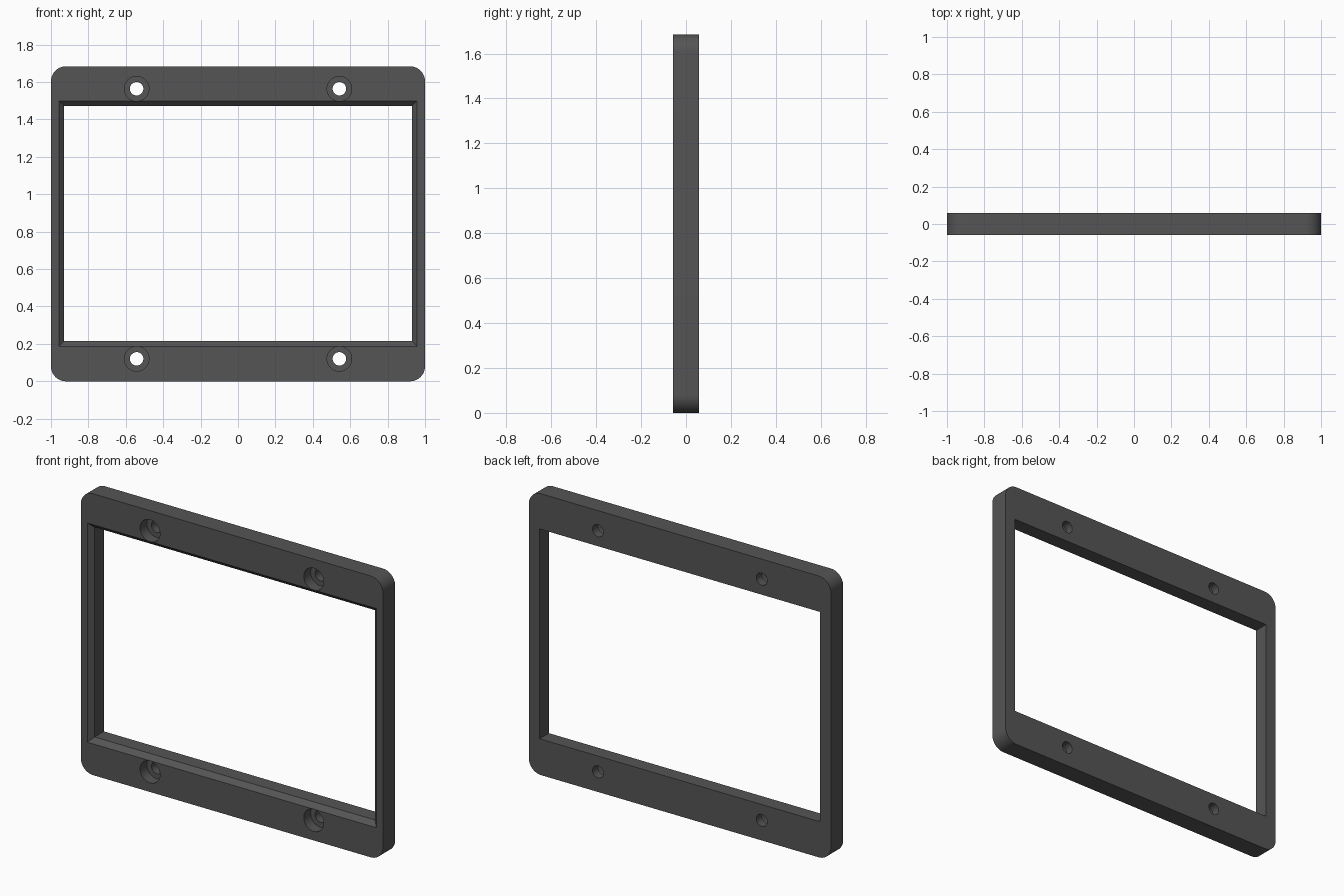
import bpy, bmesh, math

if "Cube" in bpy.data.objects:
    bpy.data.objects.remove(bpy.data.objects["Cube"])

W, H, T = 1.0, 1.684, 0.058      # half width, height, half thickness
R = 0.08                         # outer corner radius


def loft(name, rings):
    """Solid through matching (x, z) rings, each given as (y, points)."""
    bm = bmesh.new()
    loops = [[bm.verts.new((x, y, z)) for x, z in pts] for y, pts in rings]
    bm.faces.new(loops[0])
    bm.faces.new(loops[-1][::-1])
    for a, b in zip(loops, loops[1:]):
        for i in range(len(a)):
            j = (i + 1) % len(a)
            bm.faces.new((a[i], b[i], b[j], a[j]))
    bmesh.ops.recalc_face_normals(bm, faces=bm.faces)
    me = bpy.data.meshes.new(name)
    bm.to_mesh(me)
    bm.free()
    ob = bpy.data.objects.new(name, me)
    bpy.context.collection.objects.link(ob)
    return ob


def arc(cx, cz, r, start, sweep, n):
    return [(cx + r * math.cos(math.radians(start + sweep * i / n)),
             cz + r * math.sin(math.radians(start + sweep * i / n))) for i in range(n + 1)]


def circle(cx, cz, r, n=48):
    return arc(cx, cz, r, 0, 360, n)[:-1]


def rect(x, z0, z1):
    return [(-x, z0), (x, z0), (x, z1), (-x, z1)]


# Rounded plate
outline = (arc(W - R, R, R, -90, 90, 12) + arc(W - R, H - R, R, 0, 90, 12)
           + arc(R - W, H - R, R, 90, 90, 12) + arc(R - W, R, R, 180, 90, 12))
frame = loft("frame", [(-T, outline), (T, outline)])

# Window opening with a front chamfer (the flare continues past the face)
c, e = 0.028, 0.02
x, z0, z1 = 0.929, 0.215, 1.471
big = rect(x + c + e, z0 - c - e, z1 + c + e)
small = rect(x, z0, z1)
cutters = [loft("window_cutter", [(-T - e, big), (-T + c, small), (T + e, small)])]

# Counterbored screw holes
floor = -T + 0.065
for hx in (-0.542, 0.542):
    for hz in (0.12, H - 0.12):
        wide, narrow = circle(hx, hz, 0.066), circle(hx, hz, 0.036)
        cutters.append(loft("screw_hole_cutter", [(-T - e, wide), (floor, wide),
                                                  (floor, narrow), (T + e, narrow)]))

bpy.context.view_layer.objects.active = frame
frame.select_set(True)
for cutter in cutters:
    cutter.hide_render = True
    mod = frame.modifiers.new("cut", 'BOOLEAN')
    mod.operation, mod.solver, mod.object = 'DIFFERENCE', 'EXACT', cutter
    bpy.ops.object.modifier_apply(modifier=mod.name)
    bpy.data.objects.remove(cutter)
bpy.ops.object.shade_smooth_by_angle(angle=math.radians(30))

# Dark grey finish
mat = bpy.data.materials.new("dark_grey")
mat.diffuse_color = (0.09, 0.09, 0.09, 1)
mat.use_nodes = True
mat.node_tree.nodes["Principled BSDF"].inputs["Base Color"].default_value = mat.diffuse_color
frame.data.materials.clear()
frame.data.materials.append(mat)
